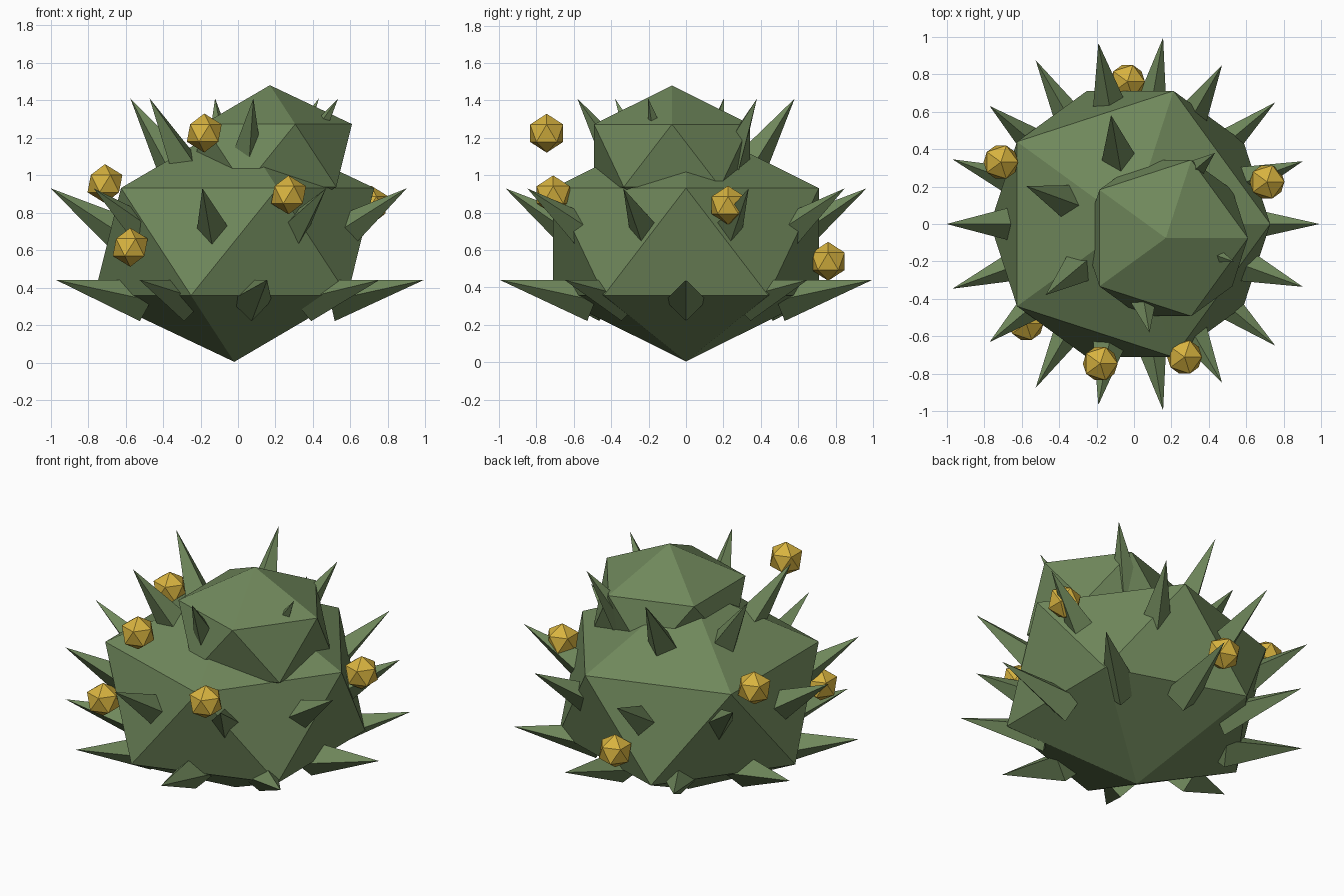
import bpy
import bmesh
from math import radians, cos, sin
from mathutils import Matrix, Vector

cube = bpy.data.objects.get("Cube")
if cube:
    bpy.data.objects.remove(cube, do_unlink=True)


def make_material(name, colour):
    mat = bpy.data.materials.new(name)
    mat.use_nodes = True
    mat.diffuse_color = colour
    mat.node_tree.nodes["Principled BSDF"].inputs["Base Color"].default_value = colour
    return mat


green = make_material("cactus_green", (0.16, 0.245, 0.105, 1))
gold = make_material("fruit_gold", (0.68, 0.45, 0.05, 1))


def finish(name, bm, mat):
    mesh = bpy.data.meshes.new(name)
    bm.to_mesh(mesh)
    bm.free()
    mesh.materials.append(mat)
    obj = bpy.data.objects.new(name, mesh)
    bpy.context.collection.objects.link(obj)
    return obj


def faceted_ball(name, centre, radius, height, mat):
    bm = bmesh.new()
    bmesh.ops.create_icosphere(bm, subdivisions=1, radius=1)
    bmesh.ops.scale(bm, verts=bm.verts, vec=(radius, radius, height))
    bmesh.ops.translate(bm, verts=bm.verts, vec=centre)
    return finish(name, bm, mat)


AXIS_X = -0.02          # the thorn rings share the body's axis
LENGTH, WIDTH = 0.51, 0.112


def thorn(name, angle, reach, tip_z, lift):
    """Four-sided spike placed by its tip, tilted up by lift."""
    a, e = radians(angle), radians(lift)
    tip = Vector((AXIS_X + reach * cos(a), reach * sin(a), tip_z))
    aim = Vector((cos(a) * cos(e), sin(a) * cos(e), sin(e)))
    bm = bmesh.new()
    bmesh.ops.create_cone(bm, cap_ends=True, segments=4, radius1=WIDTH,
                          radius2=0, depth=LENGTH)
    turn = aim.to_track_quat('Z', 'Y').to_matrix().to_4x4()
    bm.transform(Matrix.Translation(tip - aim * LENGTH / 2) @ turn)
    bmesh.ops.remove_doubles(bm, verts=bm.verts, dist=0.0001)
    bmesh.ops.recalc_face_normals(bm, faces=bm.faces)
    return finish(name, bm, green)


# Body and off-centre upper lobe
faceted_ball("body", (AXIS_X, 0, 0.645), 0.835, 0.641, green)
faceted_ball("upper_lobe", (0.17, -0.075, 1.105), 0.49, 0.375, green)

# Thorn rings: name, count, first angle, reach, tip height, lift
rings = (
    ("lower_thorn", 9, 0, 1.01, 0.44, 12.4),
    ("middle_thorn", 9, 20, 0.98, 0.93, 33),
    ("upper_thorn", 6, 40, 0.59, 1.41, 56),
)
for name, count, start, reach, tip_z, lift in rings:
    for i in range(count):
        thorn(f"{name}_{i + 1}", start + i * 360 / count, reach, tip_z, lift)

# Golden fruits
fruits = ((-0.18, -0.745, 1.225), (0.27, -0.71, 0.895), (0.71, 0.225, 0.84),
          (-0.035, 0.76, 0.54), (-0.71, 0.33, 0.955), (-0.575, -0.53, 0.615))
for i, centre in enumerate(fruits):
    faceted_ball(f"fruit_{i + 1}", centre, 0.104, 0.104, gold)
